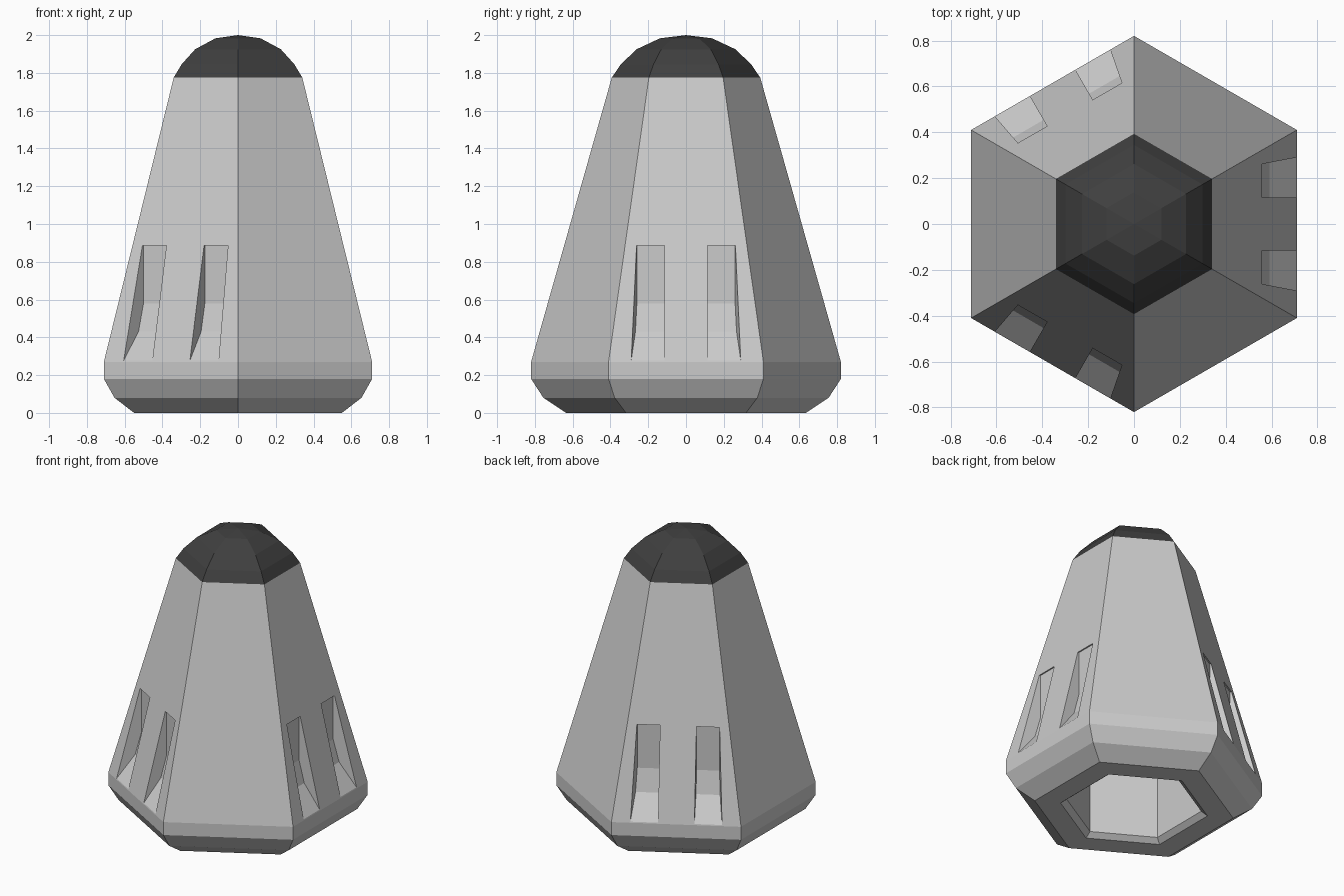
import bpy, bmesh
from math import sin, cos, pi, radians

if "Cube" in bpy.data.objects:
    bpy.data.objects.remove(bpy.data.objects["Cube"])


def new_object(name, bm):
    bmesh.ops.recalc_face_normals(bm, faces=bm.faces[:])
    mesh = bpy.data.meshes.new(name)
    bm.to_mesh(mesh)
    bm.free()
    obj = bpy.data.objects.new(name, mesh)
    bpy.context.collection.objects.link(obj)
    return obj


def hex_lathe(name, profile):
    """Sweep (corner radius, z) points round a hexagon with corners on +-y."""
    bm = bmesh.new()
    rings = []
    for r, z in profile:
        if r == 0:
            rings.append([bm.verts.new((0, 0, z))] * 6)
        else:
            rings.append([bm.verts.new((r * cos(radians(30 + 60 * i)),
                                        r * sin(radians(30 + 60 * i)), z)) for i in range(6)])
    for a, b in zip(rings, rings[1:]):
        for i in range(6):
            j = (i + 1) % 6
            bm.faces.new(dict.fromkeys([a[i], a[j], b[j], b[i]]))
    return new_object(name, bm)


# Tapered body: socket underneath, rounded foot, long sloping sides
body = hex_lathe("body", [(0, 1.0), (0.43, 1.0), (0.43, 0.03), (0.47, 0), (0.635, 0),
                          (0.755, 0.08), (0.82, 0.18), (0.82, 0.27),
                          (0.393, 1.775), (0, 1.775)])

# Domed dark cap
cap = hex_lathe("cap", [(0, 1.775), (0.393, 1.775), (0.345, 1.845), (0.262, 1.925),
                        (0.138, 1.983), (0, 2.0)])
dark = bpy.data.materials.new("dark_cap")
dark.diffuse_color = (0.05, 0.05, 0.05, 1)
dark.use_nodes = True
dark.node_tree.nodes["Principled BSDF"].inputs["Base Color"].default_value = dark.diffuse_color
cap.data.materials.append(dark)

# Pairs of pockets on every other side
pocket = [(0.55, 0.885), (0.55, 0.58), (0.59, 0.43), (0.71, 0.275), (0.80, 0.275), (0.80, 0.885)]
bm = bmesh.new()
for k in range(3):
    c, s = cos(2 * pi * k / 3), sin(2 * pi * k / 3)
    for side in (-1, 1):
        def point(r, t, z):
            t *= side
            return bm.verts.new((r * c - t * s, r * s + t * c, z))
        inner = [point(r, 0.115, z) for r, z in pocket]
        outer = [point(r, 0.26 + 0.19 * (r - 0.55), z) for r, z in pocket]
        bm.faces.new(inner)
        bm.faces.new(outer)
        for i in range(len(pocket)):
            j = (i + 1) % len(pocket)
            bm.faces.new((inner[i], inner[j], outer[j], outer[i]))
cutter = new_object("pocket_cutter", bm)
cutter.hide_render = True
cutter.hide_viewport = False
cutter.display_type = 'WIRE'

cut = body.modifiers.new("pockets", 'BOOLEAN')
cut.operation = 'DIFFERENCE'
cut.solver = 'EXACT'
cut.object = cutter
